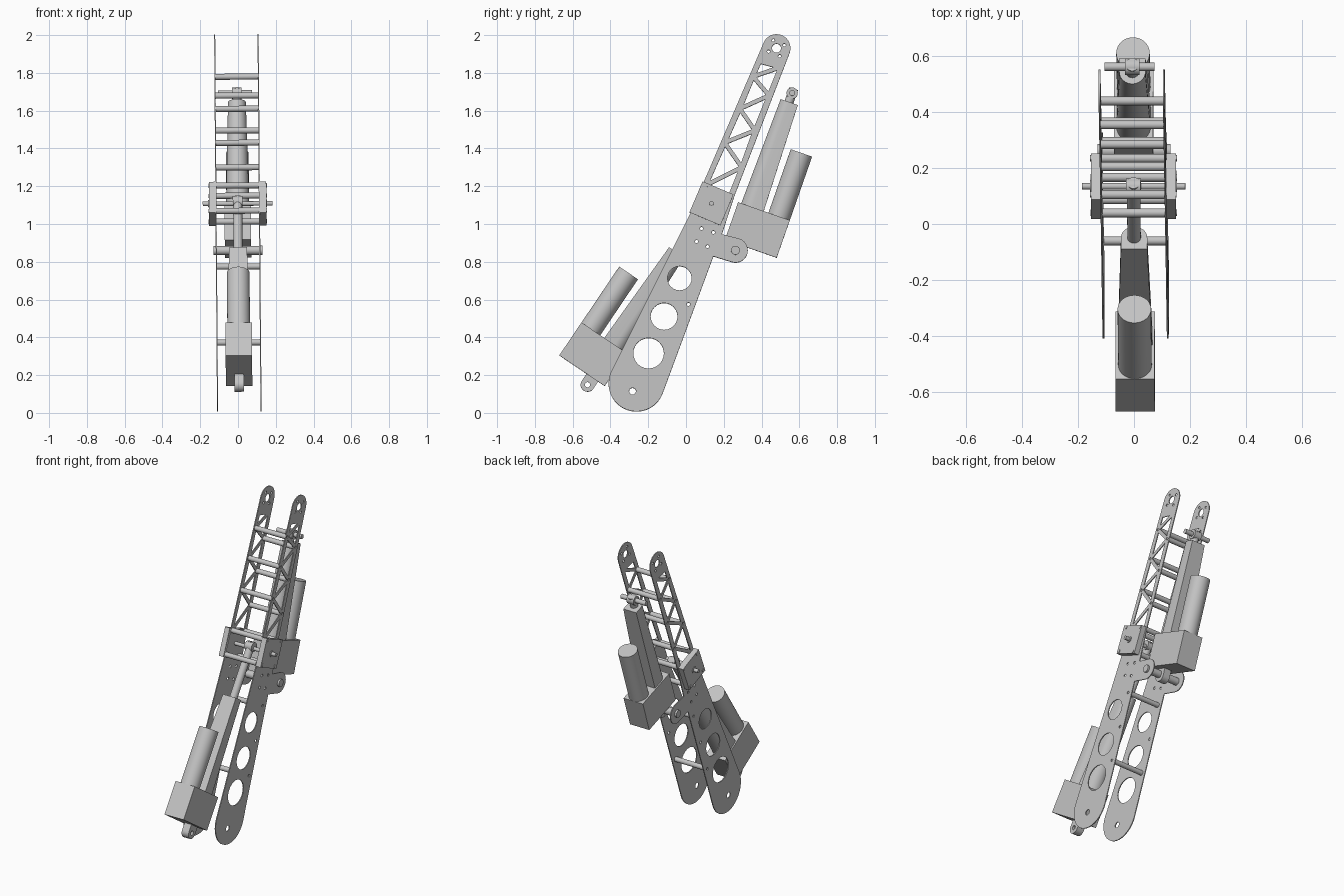
import bpy, bmesh
from math import cos, sin, radians
from mathutils import Matrix, Vector

cube = bpy.data.objects.get("Cube")
if cube:
    bpy.data.objects.remove(cube)

grey = bpy.data.materials.new("light grey metal")
grey.use_nodes = True
grey.diffuse_color = (0.55, 0.55, 0.55, 1)
grey.node_tree.nodes["Principled BSDF"].inputs["Base Color"].default_value = (0.55, 0.55, 0.55, 1)

# The whole arm leans very slightly sideways
ROOT = Matrix.Translation((0.007, 0, 0)) @ Matrix.Rotation(-0.0078, 4, 'Y')
# Profiles are drawn in (y, z) and extruded along x
SIDE = Matrix(((0, 0, 1, 0), (1, 0, 0, 0), (0, 1, 0, 0), (0, 0, 0, 1)))
parts = []


def add(name, mesh, matrix):
    mesh.materials.clear()
    mesh.materials.append(grey)
    obj = bpy.data.objects.new(name, mesh)
    bpy.context.scene.collection.objects.link(obj)
    obj.matrix_world = matrix
    parts.append(obj)


def from_bmesh(name, bm, matrix):
    bmesh.ops.recalc_face_normals(bm, faces=bm.faces)
    mesh = bpy.data.meshes.new(name)
    bm.to_mesh(mesh)
    bm.free()
    add(name, mesh, matrix)


def arc(center, r, start=0, end=360, n=24):
    full = end - start == 360
    steps = n if full else n - 1
    return [(center[0] + r * cos(radians(start + (end - start) * i / steps)),
             center[1] + r * sin(radians(start + (end - start) * i / steps))) for i in range(n)]


def profile(name, loops, x, thickness, frame=ROOT):
    """Flat plate: the first loop is the outline, the others are holes."""
    curve = bpy.data.curves.new(name, 'CURVE')
    curve.dimensions = '2D'
    curve.fill_mode = 'BOTH'
    curve.extrude = thickness / 2
    for loop in loops:
        spline = curve.splines.new('POLY')
        spline.points.add(len(loop) - 1)
        for point, (a, b) in zip(spline.points, loop):
            point.co = (a, b, 0, 1)
        spline.use_cyclic_u = True
    temp = bpy.data.objects.new("temp", curve)
    bpy.context.scene.collection.objects.link(temp)
    graph = bpy.context.evaluated_depsgraph_get()
    mesh = bpy.data.meshes.new_from_object(temp.evaluated_get(graph))
    bpy.data.objects.remove(temp)
    bpy.data.curves.remove(curve)
    mesh.name = name
    add(name, mesh, frame @ Matrix.Translation((x, 0, 0)) @ SIDE)


def cylinder(name, start, end, r, frame=ROOT, n=24):
    a, b = Vector(start), Vector(end)
    bm = bmesh.new()
    bmesh.ops.create_cone(bm, cap_ends=True, segments=n, radius1=r, radius2=r, depth=(b - a).length)
    turn = (b - a).to_track_quat('Z', 'Y').to_matrix().to_4x4()
    from_bmesh(name, bm, frame @ Matrix.Translation((a + b) / 2) @ turn)


def cross_rod(name, yz, x0, x1, r, frame=ROOT):
    cylinder(name, (x0, *yz), (x1, *yz), r, frame, 16)


def box(name, center, size, frame=ROOT):
    bm = bmesh.new()
    bmesh.ops.create_cube(bm, size=1, matrix=Matrix.Diagonal((*size, 1)))
    from_bmesh(name, bm, frame @ Matrix.Translation(center))


def shrunk_triangle(a, b, c, d=0.011):
    """Triangle with each edge moved inward by d."""
    a, b, c = Vector(a), Vector(b), Vector(c)
    la, lb, lc = (b - c).length, (c - a).length, (a - b).length
    total = la + lb + lc
    inner = (a * la + b * lb + c * lc) / total
    radius = abs((b - a).cross(c - a)) / total
    return [tuple(inner + (p - inner) * (1 - d / radius)) for p in (a, b, c)]


# Side plates: one outline with truss windows, lightening holes and bolt holes
TOP, TONGUE, FOOT, AXLE = (0.479, 1.93), (0.262, 0.86), (-0.262, 0.155), (0.135, 1.108)
outline = (arc(FOOT, 0.148, 155, 339) + [(0.145, 0.828)] + arc(TONGUE, 0.065, -110, 70)
           + [(0.19, 0.945), (0.257, 1.15)] + arc(TOP, 0.074, -21, 157) + [(0.02, 1.05)])
truss = [(0.39, 1.86), (0.5, 1.83), (0.355, 1.78), (0.44, 1.68), (0.285, 1.61),
         (0.365, 1.495), (0.205, 1.43), (0.295, 1.30), (0.105, 1.204), (0.235, 1.15)]
box_low = [(0.04, 1.07), (0.167, 1.013)]
spacers = [(0.087, 0.775), (-0.06, 0.373)]
bolts = [(0.082, 0.976), (0.056, 0.907), (0.145, 0.955), (0.114, 0.88), (0.013, 0.574)]
rods = truss[2:] + box_low + spacers

loops = [outline]
loops += [shrunk_triangle(*truss[i:i + 3]) for i in range(len(truss) - 2)]
loops += [arc(p, 0.009, n=10) for p in rods + bolts]
loops += [arc((-0.034, 0.712), 0.064), arc((-0.116, 0.51), 0.071), arc((-0.198, 0.315), 0.081)]
loops += [arc((-0.283, 0.114), 0.018, n=16), arc(TOP, 0.024, n=16)]
loops += [arc(p, 0.008, n=10) for p in arc(TOP, 0.045, 22, 382, 4)]

for side, word in ((1, "left"), (-1, "right")):
    profile(word + "_side_plate", loops, side * 0.115, 0.006)
    # Elbow bearing block with its bolt heads and stub shaft
    tilt = Matrix.Translation((side * 0.135, *AXLE)) @ Matrix.Rotation(radians(-23), 4, 'X')
    box(word + "_bearing_block", (0, 0, 0), (0.034, 0.178, 0.178), ROOT @ tilt)
    for p in truss[-2:] + box_low:
        cross_rod(word + "_block_bolt", p, side * 0.15, side * 0.155, 0.011)
    cross_rod(word + "_shaft_collar", AXLE, side * 0.15, side * 0.156, 0.02)

# Cross rods joining the plates
for p in rods:
    cross_rod("cross_rod", p, -0.113, 0.113, 0.016)
cross_rod("elbow_shaft", AXLE, -0.185, 0.185, 0.012)
cross_rod("tongue_pin", TONGUE, -0.13, 0.13, 0.024)


def actuator(name, center, angle, motor_side, reach):
    """Linear actuator: local z runs along the stroke, the motor sits at motor_side * y."""
    frame = ROOT @ Matrix.Translation((0, *center)) @ Matrix.Rotation(radians(-angle), 4, 'X')
    s = motor_side
    axis = -s * 0.066
    box(name + "_gear_housing", (0, 0, 0), (0.14, 0.29, 0.21), frame)
    cylinder(name + "_motor", (0, s * 0.085, 0.1), (0, s * 0.085, 0.462), 0.06, frame, 32)

    # Tapered tube, flat beside the motor and round on the far side
    section = [(0.062, 0.065), (-0.062, 0.065)] + arc((0, 0), 0.062, 180, 360, 16)
    bm = bmesh.new()
    rings = [[bm.verts.new((x * k, axis + s * y * k, z)) for x, y in section]
             for k, z in ((1, 0.1), (0.76, 0.695))]
    for ring in rings:
        bm.faces.new(ring)
    for i in range(len(section)):
        j = (i + 1) % len(section)
        bm.faces.new((rings[0][i], rings[0][j], rings[1][j], rings[1][i]))
    from_bmesh(name + "_tube", bm, frame)

    # Piston rod with its end eye, and the mounting eye below the housing
    cylinder(name + "_piston_rod", (0, axis, 0.68), (0, axis, reach + 0.025), 0.024, frame)
    cross_rod(name + "_piston_eye", (axis, reach), -0.026, 0.026, 0.03, frame)
    eye = arc((axis, -0.15), 0.037, 180, 360, 16) + [(axis + 0.037, -0.1), (axis - 0.037, -0.1)]
    profile(name + "_mount_eye", [eye, arc((axis, -0.15), 0.014, n=16)], 0, 0.05, frame)
    return frame, axis


actuator("lower_actuator", (-0.492, 0.31), 34, -1, 1.02)
frame, axis = actuator("upper_actuator", (0.378, 0.968), 19.3, 1, 0.745)
cross_rod("upper_actuator_pin", (axis, 0.745), -0.10, 0.08, 0.015, frame)

# Smooth round surfaces, keep hard edges
bpy.ops.object.select_all(action='DESELECT')
for obj in parts:
    obj.select_set(True)
bpy.context.view_layer.objects.active = parts[0]
bpy.ops.object.shade_smooth_by_angle(angle=radians(30))
